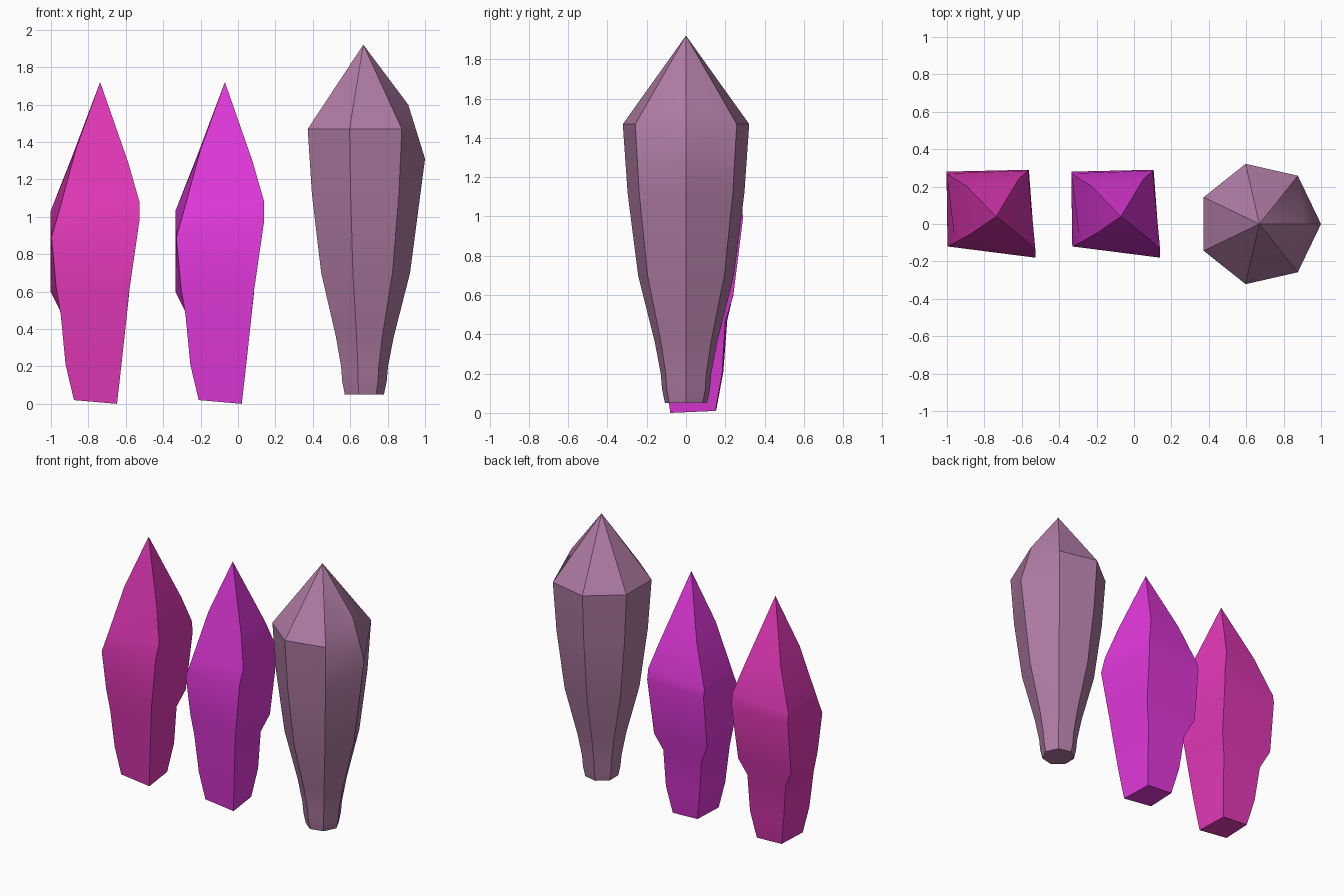
import bpy, bmesh, math

if "Cube" in bpy.data.objects:
    bpy.data.objects.remove(bpy.data.objects["Cube"])

def finish(name, bm, color, offset=0.0):
    bmesh.ops.recalc_face_normals(bm, faces=bm.faces)
    mesh = bpy.data.meshes.new(name)
    bm.to_mesh(mesh)
    bm.free()
    ob = bpy.data.objects.new(name, mesh)
    ob.location.x = offset
    bpy.context.collection.objects.link(ob)
    mat = bpy.data.materials.new(name + "_material")
    mat.diffuse_color = (*color, 1)
    mat.use_nodes = True
    mat.node_tree.nodes["Principled BSDF"].inputs["Base Color"].default_value = mat.diffuse_color
    mesh.materials.append(mat)
    bpy.ops.object.select_all(action='DESELECT')
    ob.select_set(True)
    bpy.context.view_layer.objects.active = ob
    bpy.ops.object.shade_smooth_by_angle(angle=math.radians(30))

def loft(rings):
    """Stack rings of points into walls with a closed bottom; return the top ring."""
    bm = bmesh.new()
    loops = [[bm.verts.new(p) for p in ring] for ring in rings]
    n = len(loops[0])
    bm.faces.new(loops[0])
    for lo, hi in zip(loops, loops[1:]):
        for i in range(n):
            j = (i + 1) % n
            bm.faces.new((lo[i], lo[j], hi[j], hi[i]))
    return bm, loops[-1]

# Rough four-sided crystal: corner order front-left, front-right, back-right, back-left
ROUGH = [
    [(-.21, -.07, .02), (.02, -.08, 0), (.00, .15, .01), (-.20, .155, .02)],
    [(-.255, -.08, .21), (.045, -.11, .22), (.03, .185, .21), (-.24, .19, .21)],
    [(-.28, -.095, .47), (.07, -.135, .45), (.04, .20, .47), (-.27, .21, .47)],
    [(-.305, -.105, .62), (.085, -.15, .60), (.085, .24, .59), (-.335, .24, .60)],
    [(-.33, -.12, .89), (.14, -.18, .98), (.105, .29, .99), (-.335, .28, .97)],
    [(-.29, -.10, 1.03), (.14, -.14, 1.08), (.10, .285, 1.07), (-.335, .27, 1.03)],
    [(-.20, -.05, 1.36), (.08, -.08, 1.29), (.05, .24, 1.24), (-.225, .20, 1.31)],
]

def rough_crystal(name, color, offset):
    bm, top = loft(ROUGH)
    apex = bm.verts.new((-.07, .04, 1.72))
    for i in range(4):
        bm.faces.new((top[i], top[(i + 1) % 4], apex))
    finish(name, bm, color, offset)

rough_crystal("pink_crystal", (.75, .04, .47), -.667)
rough_crystal("magenta_crystal", (.75, .04, .70), 0)

# Seven-sided crystal: radius profile with one lowered shoulder corner
CX, N = .67, 7
PROFILE = [(.11, .05), (.125, .12), (.132, .2), (.163, .36), (.25, .7), (.305, 1.12), (.33, 1.47)]
rings = []
for r, z in PROFILE:
    rings.append([(CX + r * math.cos(math.tau * i / N), r * math.sin(math.tau * i / N), z)
                  for i in range(N)])
rings[-1][0] = (CX + .33, 0, 1.31)
bm, top = loft(rings)
apex = bm.verts.new((CX, 0, 1.92))
chip = bm.verts.new((CX + .24, 0, 1.6))
for i in range(1, N - 1):
    bm.faces.new((top[i], top[i + 1], apex))
for a, b in ((top[0], top[1]), (top[1], apex), (apex, top[6]), (top[6], top[0])):
    bm.faces.new((a, b, chip))
finish("purple_crystal", bm, (.43, .20, .37))
